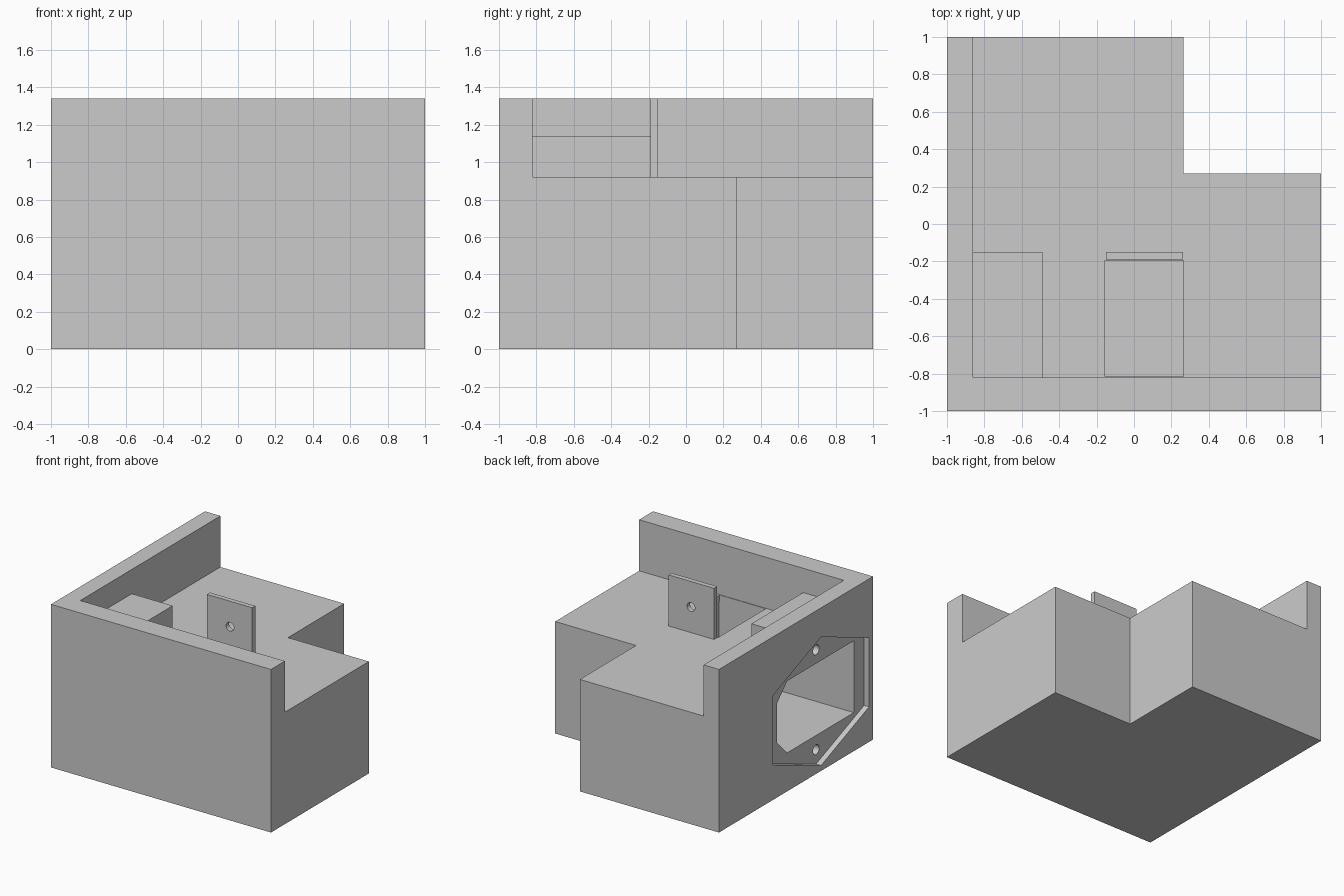
import bpy, bmesh, math
from mathutils import Vector

old = bpy.data.objects.get("Cube")
if old:
    bpy.data.objects.remove(old, do_unlink=True)

grey = bpy.data.materials.new("plain_grey")
grey.use_nodes = True
GREY = (0.6, 0.6, 0.6, 1)
grey.diffuse_color = GREY
grey.node_tree.nodes["Principled BSDF"].inputs["Base Color"].default_value = GREY


def prism(name, points, offset):
    """Extrude a closed 3D outline along an offset."""
    bm = bmesh.new()
    face = bm.faces.new([bm.verts.new(p) for p in points])
    ext = bmesh.ops.extrude_face_region(bm, geom=[face], use_keep_orig=True)
    moved = [v for v in ext["geom"] if isinstance(v, bmesh.types.BMVert)]
    bmesh.ops.translate(bm, verts=moved, vec=Vector(offset))
    bmesh.ops.recalc_face_normals(bm, faces=bm.faces)
    mesh = bpy.data.meshes.new(name)
    bm.to_mesh(mesh)
    bm.free()
    mesh.materials.append(grey)
    ob = bpy.data.objects.new(name, mesh)
    bpy.context.collection.objects.link(ob)
    return ob


def box(name, x, y, z):
    base = [(x[0], y[0], z[0]), (x[1], y[0], z[0]), (x[1], y[1], z[0]), (x[0], y[1], z[0])]
    return prism(name, base, (0, 0, z[1] - z[0]))


def side_cut(name, outline, depth):
    """Cutter going into the -x side, outline given as (y, z)."""
    return prism(name, [(-1.1, y, z) for y, z in outline], (depth + 0.1, 0, 0))


def circle(u, v, r, n=24):
    return [(u + r * math.cos(i * math.tau / n), v + r * math.sin(i * math.tau / n)) for i in range(n)]


def combine(target, other, operation):
    mod = target.modifiers.new(other.name, "BOOLEAN")
    mod.operation, mod.solver, mod.object = operation, "EXACT", other
    bpy.context.view_layer.objects.active = target
    bpy.ops.object.modifier_apply(modifier=mod.name)
    bpy.data.objects.remove(other, do_unlink=True)


# L-shaped housing, hollowed above the deck to leave front and side walls
plan = [(-1, -1), (1, -1), (1, 0.27), (0.265, 0.27), (0.265, 1), (-1, 1)]
housing = prism("housing", [(x, y, 0) for x, y in plan], (0, 0, 1.34))
combine(housing, box("deck_space", (-0.86, 1.2), (-0.82, 1.2), (0.92, 1.6)), "DIFFERENCE")

# Screw block in the corner and upright plate on the deck
combine(housing, box("screw_block", (-0.88, -0.49), (-0.84, -0.15), (0.9, 1.14)), "UNION")
combine(housing, box("plate", (-0.15, 0.262), (-0.19, -0.15), (0.9, 1.34)), "UNION")

# Socket recess, opening and cavity in the side
mid_y, mid_z = -0.325, 0.573
recess = [(mid_y, 1.10), (-0.948, 0.857), (-0.948, 0.288), (mid_y, 0.045), (0.3, 0.288), (0.3, 0.857)]
opening = [(-0.815, 0.28), (0.05, 0.28), (0.18, 0.41), (0.18, 0.74), (0.05, 0.87), (-0.815, 0.87)]
combine(housing, side_cut("recess", recess, 0.045), "DIFFERENCE")
combine(housing, side_cut("cavity", opening, 1.27), "DIFFERENCE")

# Screw holes above and below the opening
for dz in (-0.41, 0.41):
    combine(housing, side_cut("screw_hole", circle(mid_y, mid_z + dz, 0.04), 0.35), "DIFFERENCE")

# Deck slot into the cavity, and the hole through the plate
combine(housing, box("slot", (-0.155, 0.265), (-0.815, -0.195), (0.6, 1.0)), "DIFFERENCE")
pin = prism("plate_hole", [(x, -0.3, z) for x, z in circle(0.06, 1.13, 0.036)], (0, 0.25, 0))
combine(housing, pin, "DIFFERENCE")

# Smooth only the round holes
bpy.ops.object.select_all(action="DESELECT")
housing.select_set(True)
bpy.context.view_layer.objects.active = housing
bpy.ops.object.shade_smooth_by_angle(angle=math.radians(30))
